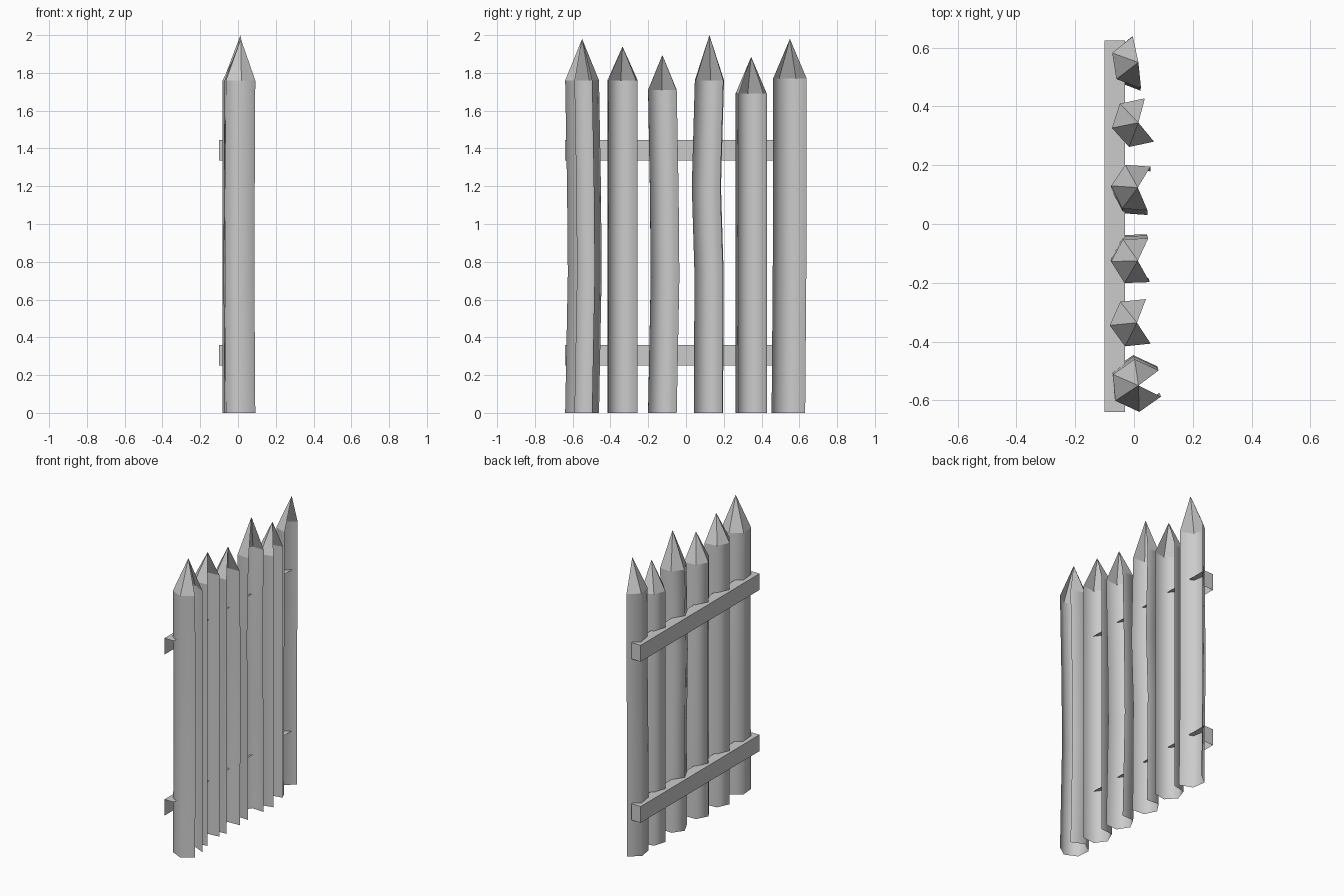
import bpy, bmesh
from math import cos, sin, radians

old = bpy.data.objects.get("Cube")
if old:
    bpy.data.objects.remove(old)

grey = bpy.data.materials.new("weathered_grey")
grey.use_nodes = True
grey.diffuse_color = (0.6, 0.6, 0.6, 1)
bsdf = grey.node_tree.nodes["Principled BSDF"]
bsdf.inputs["Base Color"].default_value = (0.6, 0.6, 0.6, 1)
bsdf.inputs["Roughness"].default_value = 0.9


def finish(name, bm):
    mesh = bpy.data.meshes.new(name)
    bm.to_mesh(mesh)
    bm.free()
    mesh.materials.append(grey)
    obj = bpy.data.objects.new(name, mesh)
    bpy.context.collection.objects.link(obj)
    return obj


def make_stake(name, x, y, radius, start, sides, shoulder, tip, bends):
    """Six-sided stake, open towards +x, with a pointed top."""
    bm = bmesh.new()
    angles = [radians(start + 60 * i) for i in range(sides + 1)]
    heights = [0, 0.42 * shoulder, 0.68 * shoulder, shoulder]
    rings = []
    for z, (dx, dy) in zip(heights, bends):
        rings.append([bm.verts.new((x + dx + radius * cos(a),
                                    y + dy + radius * sin(a), z)) for a in angles])
    for low, high in zip(rings, rings[1:]):
        for i in range(sides):
            face = bm.faces.new((low[i], low[i + 1], high[i + 1], high[i]))
            face.smooth = True
    apex = bm.verts.new((x + 0.005, y + bends[-1][1], tip))
    for i in range(sides):
        bm.faces.new((rings[-1][i], rings[-1][i + 1], apex))
    return finish(name, bm)


def make_rail(name, z0, z1):
    """Rail behind the stakes: back, top and one end board."""
    x0, x1, y0, y1 = -0.10, -0.03, -0.64, 0.625
    bm = bmesh.new()
    quads = (
        ((x0, y0, z0), (x0, y0, z1), (x0, y1, z1), (x0, y1, z0)),
        ((x0, y0, z1), (x1, y0, z1), (x1, y1, z1), (x0, y1, z1)),
        ((x0, y1, z0), (x0, y1, z1), (x1, y1, z1), (x1, y1, z0)),
    )
    for quad in quads:
        bm.faces.new([bm.verts.new(p) for p in quad])
    bmesh.ops.remove_doubles(bm, verts=bm.verts, dist=0.0001)
    return finish(name, bm)


# Bend of each stake at four heights
straight = [(0, 0)] * 4
bowed = [(0, 0), (-0.005, 0.014), (-0.003, 0.01), (0, 0)]
kinked = [(0, -0.003), (-0.003, 0), (0, -0.014), (0, 0.002)]
leaning = [(0, -0.008), (-0.004, -0.002), (0, 0), (0, 0)]

# x, y, radius, first corner angle, sides, shoulder, tip, bend
stakes = [
    (0.010, -0.550, 0.09, 35, 5, 1.76, 1.98, bowed),
    (0.005, -0.336, 0.088, 66, 4, 1.76, 1.94, straight),
    (0.008, -0.125, 0.086, 62, 4, 1.71, 1.895, bowed),
    (0.008, 0.122, 0.086, 56, 4, 1.76, 2.0, kinked),
    (0.010, 0.345, 0.087, 72, 4, 1.69, 1.885, straight),
    (0.010, 0.550, 0.09, 99, 3, 1.77, 1.98, leaning),
]
for n, spec in enumerate(stakes, 1):
    make_stake(f"stake_{n}", *spec)

make_rail("lower_rail", 0.25, 0.36)
make_rail("upper_rail", 1.335, 1.445)
